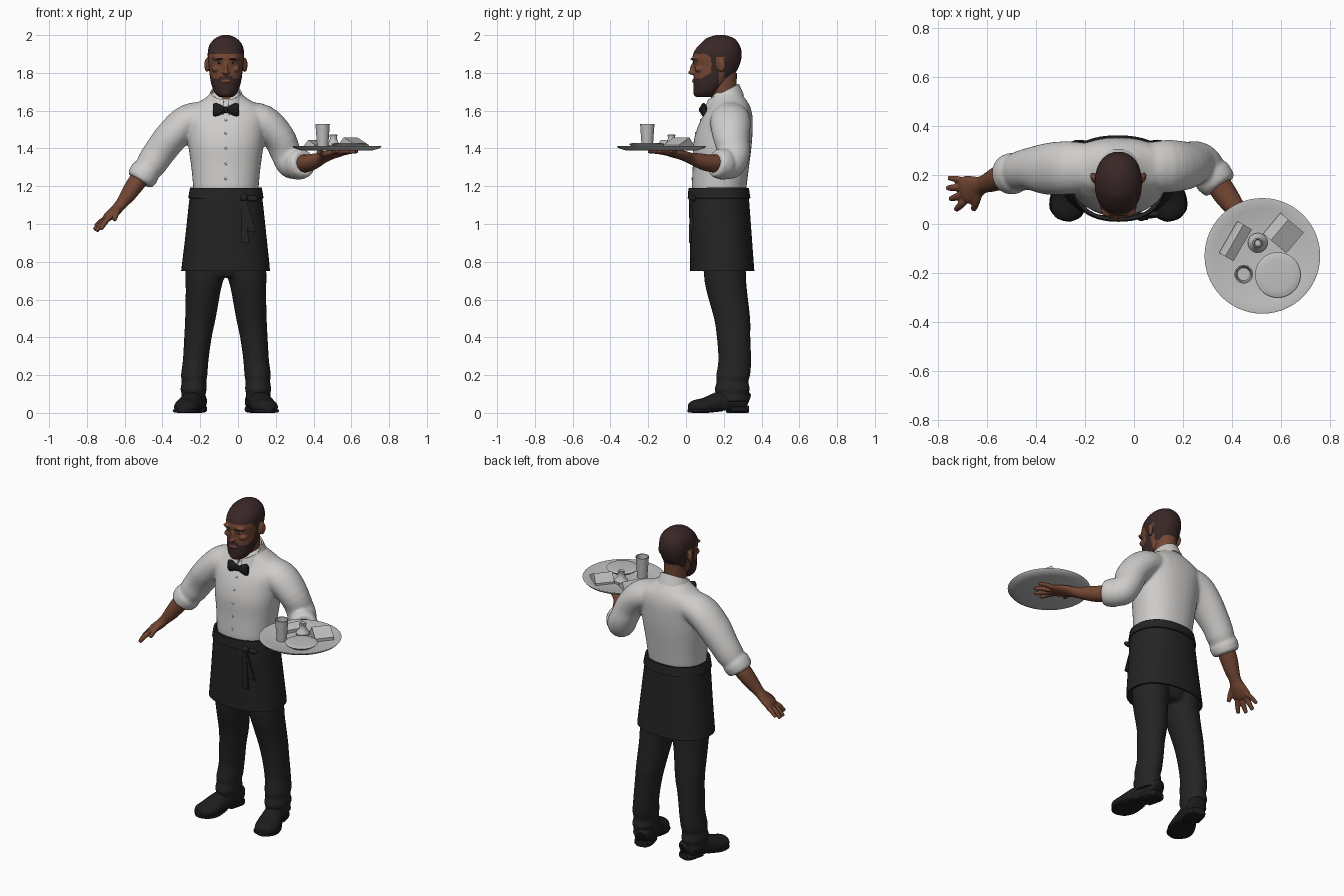
import bpy, bmesh, math
from mathutils import Vector, Matrix

CX = -0.064  # body centre line


def material(name, r, g, b):
    m = bpy.data.materials.new(name)
    m.diffuse_color = (r, g, b, 1)
    return m


SKIN = material("brown_skin", 0.17, 0.062, 0.034)
HAIR = material("dark_brown_hair", 0.042, 0.02, 0.02)
WHITE = material("white_cotton", 0.62, 0.61, 0.6)
BLACK = material("black_cloth", 0.017, 0.017, 0.018)
SHOE = material("black_leather", 0.012, 0.012, 0.012)
SILVER = material("pale_silver", 0.53, 0.52, 0.52)
EYE = material("eye_white", 0.35, 0.3, 0.27)


def smooth_rows(rows, steps):
    """Catmull-Rom interpolation of whole rows."""
    out = []
    for i in range(len(rows) - 1):
        a, b, c, d = (Vector(rows[min(max(i + k, 0), len(rows) - 1)]) for k in (-1, 0, 1, 2))
        for s in range(steps):
            t = s / steps
            out.append(b + (c - a) * (0.5 * t) + (a * 2 - b * 5 + c * 4 - d) * (0.5 * t * t)
                       + (b * 3 - a - c * 3 + d) * (0.5 * t ** 3))
    return out + [Vector(rows[-1])]


def loft(bm, rows, n=24, steps=4, flat=False, caps=True, power=1.0):
    """Skin elliptical rings; rows are (x, y, z, side radius, other radius)."""
    rows = smooth_rows(rows, steps)
    rings = []
    for i, r in enumerate(rows):
        p = Vector(r[:3])
        u, v = Vector((1, 0, 0)), Vector((0, 1, 0))
        if not flat:
            t = Vector(rows[min(i + 1, len(rows) - 1)][:3]) - Vector(rows[max(i - 1, 0)][:3])
            u = t.cross(Vector((0, 0, 1))).normalized()
            v = u.cross(t).normalized()
        ring = []
        for k in range(n):
            c, s = math.cos(math.tau * k / n), math.sin(math.tau * k / n)
            c, s = (math.copysign(abs(q) ** power, q) for q in (c, s))
            ring.append(bm.verts.new(p + u * (r[3] * c) + v * (r[4] * s)))
        rings.append(ring)
    for a, b in zip(rings, rings[1:]):
        for k in range(n):
            bm.faces.new((a[k], a[(k + 1) % n], b[(k + 1) % n], b[k]))
    if caps:
        bm.faces.new(rings[0])
        bm.faces.new(rings[-1])


def ball(bm, centre, size, rot=None):
    m = Matrix.Translation(centre) @ (rot or Matrix()) @ Matrix.Diagonal((*size, 1))
    bmesh.ops.create_uvsphere(bm, u_segments=20, v_segments=12, radius=1, matrix=m)


def finish(bm, name, mat, voxel=0, relax=4, solid=0):
    """Turn a bmesh into an object, optionally fused into one skin."""
    bmesh.ops.recalc_face_normals(bm, faces=bm.faces[:])
    me = bpy.data.meshes.new(name)
    bm.to_mesh(me)
    bm.free()
    ob = bpy.data.objects.new(name, me)
    bpy.context.collection.objects.link(ob)
    if solid:
        ob.modifiers.new("thickness", "SOLIDIFY").thickness = solid
    if voxel:
        r = ob.modifiers.new("fuse", "REMESH")
        r.mode, r.voxel_size = "VOXEL", voxel
        s = ob.modifiers.new("relax", "SMOOTH")
        s.factor, s.iterations = 0.5, relax
    if ob.modifiers:
        dg = bpy.context.evaluated_depsgraph_get()
        ob.data = bpy.data.meshes.new_from_object(ob.evaluated_get(dg))
        ob.modifiers.clear()
    ob.data.materials.clear()
    ob.data.materials.append(mat)
    return ob


def lathe(name, mat, x, y, profile, n=40):
    bm = bmesh.new()
    loft(bm, [(x, y, z, r, r) for r, z in profile], n, 1, True)
    return finish(bm, name, mat)


# shirt: torso and both sleeves with rolled cuffs
bm = bmesh.new()
loft(bm, [(CX, .175, 1.165, .168, .14), (CX, .176, 1.2, .174, .145), (CX, .18, 1.25, .178, .147),
          (CX, .186, 1.32, .186, .15), (CX, .193, 1.42, .2, .155), (CX, .205, 1.5, .208, .148),
          (CX, .22, 1.57, .22, .132), (CX, .23, 1.62, .19, .11), (CX, .225, 1.66, .12, .092),
          (CX, .215, 1.7, .07, .07)], 36, 4, True, power=.9)
loft(bm, [(-.14, .235, 1.575, .09, .075), (-.26, .23, 1.548, .108, .088), (-.35, .225, 1.465, .106, .088),
          (-.42, .225, 1.375, .088, .084), (-.46, .217, 1.315, .082, .08), (-.482, .21, 1.285, .077, .072),
          (-.49, .208, 1.275, .085, .08), (-.515, .2, 1.24, .081, .077), (-.523, .198, 1.228, .07, .065)])
loft(bm, [(.01, .235, 1.575, .09, .075), (.13, .235, 1.545, .108, .088), (.215, .24, 1.46, .098, .085),
          (.255, .253, 1.37, .085, .08), (.285, .235, 1.325, .082, .085), (.312, .205, 1.318, .074, .078),
          (.318, .198, 1.317, .082, .084), (.348, .163, 1.317, .075, .074), (.355, .154, 1.318, .06, .06)])
shirt = finish(bm, "shirt", WHITE, .009, 6)

# shirt buttons
bpy.context.view_layer.update()
bm = bmesh.new()
for z in (1.24, 1.32, 1.4, 1.48, 1.55):
    hit, p, _, _ = shirt.ray_cast((CX, -1, z), (0, 1, 0))
    if hit:
        ball(bm, p, (.007, .004, .007))
finish(bm, "shirt_buttons", SILVER)

# folded collar, open at the front
bm = bmesh.new()
rows = []
for i in range(41):
    a = math.radians(8 + 344 * i / 40)
    c, s = math.cos(a), math.sin(a)
    top, drop = 1.698 - .042 * c, .058 + .018 * max(c, 0) ** 4
    rows.append([bm.verts.new((CX + r * s, .198 - r * c * 1.03, z)) for r, z in
                 ((.068, top - .05), (.073, top), (.08, top + .002), (.106, top - drop))])
for a, b in zip(rows, rows[1:]):
    for k in range(3):
        bm.faces.new((a[k], a[k + 1], b[k + 1], b[k]))
finish(bm, "shirt_collar", WHITE, solid=.006)

# bow tie
bm = bmesh.new()
for s in (-1, 1):
    loft(bm, [(CX + s * x, .088 + x * .1, 1.605, w, h) for x, w, h in
              ((.005, .012, .014), (.03, .018, .027), (.055, .018, .036), (.068, .01, .03))], 16, 3)
ball(bm, (CX, .084, 1.605), (.014, .016, .018))
finish(bm, "bow_tie", SHOE)

# neck
bm = bmesh.new()
loft(bm, [(CX, .205, 1.6, .066, .066), (CX, .198, 1.68, .061, .068), (CX, .19, 1.8, .066, .08)], 24, 4, True)
finish(bm, "neck", SKIN)

# head with nose, brow ridge, lips and ears
bm = bmesh.new()
loft(bm, [(CX, y, z, rx, ry) for z, y, rx, ry in (
    (1.672, .098, .036, .045), (1.695, .107, .06, .066), (1.735, .125, .076, .086), (1.78, .145, .085, .104),
    (1.83, .16, .09, .119), (1.88, .164, .096, .13), (1.92, .17, .095, .123), (1.955, .178, .083, .102),
    (1.985, .182, .054, .07), (2.001, .183, .016, .02))], 32, 4, True, power=.93)
ball(bm, (CX, .04, 1.802), (.02, .03, .013))
ball(bm, (CX, .044, 1.828), (.011, .022, .035), Matrix.Rotation(-.35, 4, 'X'))
ball(bm, (CX, .046, 1.757), (.028, .015, .01))
ball(bm, (CX, .062, 1.695), (.035, .024, .024))
for s in (-1, 1):
    ball(bm, (CX + s * .038, .052, 1.876), (.034, .022, .01))
    ball(bm, (CX + s * .052, .075, 1.82), (.024, .03, .018))
    ball(bm, (CX + s * .1, .188, 1.842), (.013, .024, .038), Matrix.Rotation(s * -.35, 4, 'Z'))
head = finish(bm, "head", SKIN, .0045, 4)
head.data.materials.append(HAIR)
for f in head.data.polygons:
    x, y, z = f.center
    dx = abs(x - CX)
    ear = dx > .091 and .16 < y < .215 and 1.795 < z < 1.885
    line = 1.9 if y < .11 else 1.9 - (y - .11) * 1.1 if y < .17 else 1.83 if y < .2 else 1.775
    lips = dx < .024 and abs(z - 1.757) < .007 and y < .06
    edge = 1.782 if dx < .035 else 1.77 + max(0, y - .08) * .6
    beard = y < .175 and z < edge
    sideburn = .135 < y < .172 and z > 1.78
    if not ear and (z > line or sideburn or (beard and not lips)):
        f.material_index = 1

# eyes, pupils and eyebrows set on the face
bpy.context.view_layer.update()
for name, mat, z, size, off in (("eyes", EYE, 1.852, (.014, .006, .006), .001),
                                ("pupils", SHOE, 1.852, (.006, .004, .0055), -.004),
                                ("eyebrows", HAIR, 1.874, (.024, .006, .005), .001)):
    bm = bmesh.new()
    for s in (-1, 1):
        hit, p, _, _ = head.ray_cast((CX + s * .038, -1, z), (0, 1, 0))
        if hit:
            ball(bm, p + Vector((0, off, 0)), size, Matrix.Rotation(s * .3, 4, 'Z'))
    finish(bm, name, mat)


# bare forearms with hands: arm rows, then fingers as (knuckle, tip, radius)
def hand(name, arm, fingers):
    bm = bmesh.new()
    loft(bm, arm, 20)
    for a, b, r in fingers:
        a, b = Vector(a), Vector(b)
        mid = (a + b) / 2 + Vector((0, 0, .004))
        loft(bm, [(*a, r, r), (*mid, r, r), (*b, r * .75, r * .75)], 12)
    finish(bm, name, SKIN, .005, 3)


hand("right_forearm_and_hand",
     [(-.48, .21, 1.29, .05, .05), (-.54, .192, 1.215, .052, .048), (-.585, .173, 1.15, .043, .04),
      (-.62, .16, 1.105, .036, .03), (-.65, .148, 1.07, .05, .027), (-.685, .138, 1.04, .058, .024),
      (-.7, .134, 1.025, .048, .016)],
     [((-.69, .178, 1.035), (-.757, .188, .99), .013), ((-.697, .15, 1.03), (-.762, .147, .968), .015),
      ((-.697, .12, 1.025), (-.75, .102, .962), .015), ((-.69, .095, 1.025), (-.727, .058, .972), .015),
      ((-.635, .12, 1.08), (-.655, .058, 1.02), .016)])
hand("left_forearm_and_hand",
     [(.32, .2, 1.318, .05, .05), (.37, .125, 1.322, .05, .046), (.41, .07, 1.335, .042, .04),
      (.445, .025, 1.348, .035, .03), (.48, -.02, 1.364, .05, .025), (.52, -.07, 1.374, .058, .02),
      (.535, -.09, 1.378, .045, .013)],
     [((.56, -.055, 1.375), (.635, -.085, 1.384), .013), ((.548, -.085, 1.375), (.622, -.145, 1.384), .014),
      ((.525, -.1, 1.375), (.585, -.185, 1.384), .014), ((.5, -.1, 1.375), (.53, -.2, 1.384), .014),
      ((.455, -.03, 1.365), (.425, -.11, 1.38), .015)])

# trousers: hips and two legs with creased ankles
bm = bmesh.new()
loft(bm, [(CX, .18, 1.15, .16, .13), (CX, .19, .95, .185, .132), (CX, .2, .8, .19, .115),
          (CX, .205, .72, .12, .09)], 32, 4, True)
for s in (-1, 1):
    loft(bm, [(CX + s * x, y, z, rx, ry) for z, x, y, rx, ry in (
        (.95, .1, .2, .09, .12), (.75, .11, .205, .104, .112), (.65, .12, .215, .093, .108),
        (.5, .135, .244, .081, .096), (.4, .148, .252, .073, .089), (.28, .16, .258, .068, .087),
        (.2, .168, .25, .07, .09), (.165, .169, .246, .065, .084), (.125, .171, .245, .07, .094),
        (.1, .171, .245, .064, .085), (.06, .172, .246, .066, .088))], 28, 4, True)
finish(bm, "trousers", BLACK, .009, 4)

# shoes with soles and heels, toes turned out
for s, side in ((-1, "right"), (1, "left")):
    def axis(t, z, w, h):
        return (CX + s * (.146 + .078 * t), .322 - .307 * t, z, w, h)
    bm = bmesh.new()
    loft(bm, [axis(*r) for r in ((0, .055, .035, .045), (.06, .06, .052, .06), (.3, .06, .058, .062),
                                 (.5, .05, .062, .06), (.72, .035, .07, .046), (.9, .03, .06, .038),
                                 (.985, .028, .035, .024), (1, .028, .012, .01))], 24)
    for v in bm.verts:
        v.co.z = max(v.co.z, .012)
    finish(bm, side + "_shoe", SHOE)
    bm = bmesh.new()
    loft(bm, [axis(*r) for r in ((.45, .018, .055, .01), (.7, .011, .076, .011), (.9, .011, .066, .011),
                                 (1, .012, .025, .01))], 16, power=.6)
    loft(bm, [axis(*r) for r in ((-.01, .02, .038, .02), (.08, .02, .055, .02), (.32, .02, .056, .02))],
         16, power=.6)
    finish(bm, side + "_sole", SHOE)

# wrapped waist apron and its band
bm = bmesh.new()
loft(bm, [(CX, .173, 1.185, .176, .146), (CX, .176, 1.1, .187, .15), (CX, .183, .95, .203, .154),
          (CX - .001, .19, .8, .22, .158), (CX - .002, .192, .75, .225, .16)], 48, 4, True, False, .88)
finish(bm, "apron", BLACK, solid=-.01)
bm = bmesh.new()
loft(bm, [(CX, .173, 1.19, .178, .148), (CX, .175, 1.135, .188, .154)], 48, 2, True, False, .88)
finish(bm, "apron_band", BLACK, solid=-.012)

# apron knot, loops and hanging ties
bm = bmesh.new()
ball(bm, (.03, .03, 1.14), (.022, .018, .022))
for dx, dz in ((-.03, .012), (.045, -.005)):
    ball(bm, (.03 + dx, .032 + max(dx, 0) * .2, 1.14 + dz), (.032, .013, .016))
for x, z, y in ((.038, .9, .022), (.075, .96, .032)):
    a, b = Vector((.03, .025, 1.14)), Vector((x, y, z))
    ends = [(bm.verts.new(p + Vector((-w, q, 0))), bm.verts.new(p + Vector((w, q, 0))))
            for p, w, q in ((a, .012, -.006), (a, .012, .006), (b, .019, .006), (b, .019, -.006))]
    for i in range(4):
        (p, q), (r, t) = ends[i], ends[(i + 1) % 4]
        bm.faces.new((p, q, t, r))
    for k in (0, 1):
        bm.faces.new([e[k] for e in ends])
finish(bm, "apron_ties", BLACK)

# serving tray and the round things on it
lathe("tray", SILVER, .524, -.13, ((.05, 1.39), (.19, 1.39), (.228, 1.402), (.236, 1.412), (.23, 1.414),
                                   (.195, 1.401), (.05, 1.4)), 56)
lathe("plate", SILVER, .587, -.208, ((.06, 1.4), (.088, 1.417), (.093, 1.424), (.088, 1.427), (.06, 1.429)))
lathe("tall_cup", SILVER, .448, -.205, ((.029, 1.4), (.038, 1.53), (.033, 1.53), (.026, 1.42)))
lathe("small_pot", SILVER, .505, -.077, ((.038, 1.4), (.04, 1.415), (.024, 1.435), (.018, 1.455),
                                         (.021, 1.47), (.016, 1.475), (.012, 1.465)))


# folded napkin and packet: ridged prisms lying on the tray
def packet(name, x, y, length, width, height, ridge, angle):
    bm = bmesh.new()
    prof = ((-width, 0), (width, 0), (width, .012), (ridge, height), (-width, .018))
    ends = [[bm.verts.new((e * length, a, b)) for a, b in prof] for e in (-1, 1)]
    for e in ends:
        bm.faces.new(e)
    for i in range(5):
        j = (i + 1) % 5
        bm.faces.new((ends[0][i], ends[0][j], ends[1][j], ends[1][i]))
    bm.transform(Matrix.Translation((x, y, 1.401)) @ Matrix.Rotation(math.radians(angle), 4, 'Z'))
    finish(bm, name, SILVER)


packet("packet", .414, -.07, .075, .034, .045, .005, 60)
packet("folded_napkin", .61, -.037, .055, .062, .058, .02, 50)

# soft shading with sharp edges kept
bpy.ops.object.select_all(action='SELECT')
bpy.context.view_layer.objects.active = head
bpy.ops.object.shade_smooth_by_angle(angle=math.radians(42))
